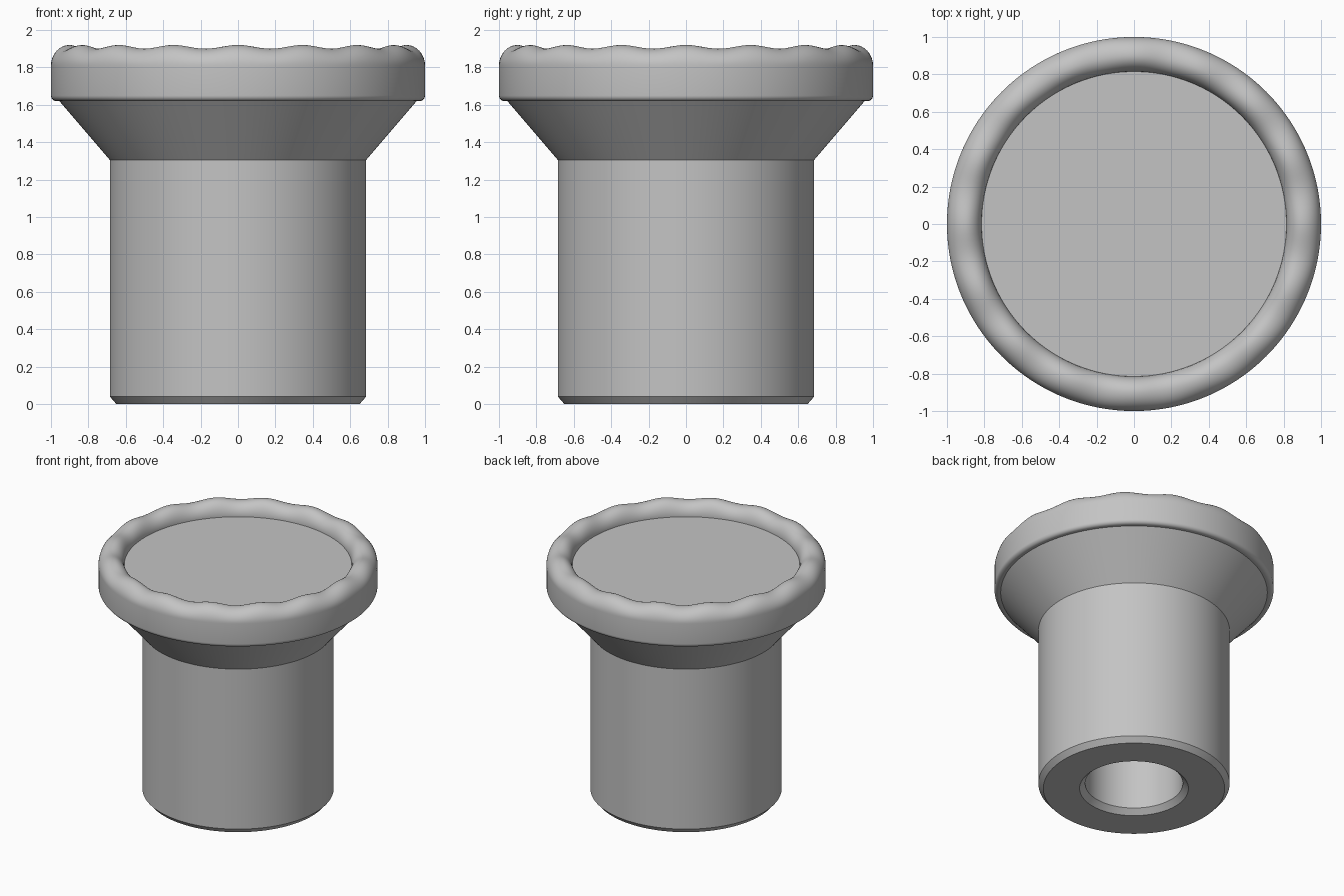
import bpy
import bmesh
from math import sin, cos, pi, radians

default = bpy.data.objects.get("Cube")
if default:
    bpy.data.objects.remove(default, do_unlink=True)

grey = bpy.data.materials.new("plain grey")
grey.use_nodes = True
colour = (0.55, 0.55, 0.55, 1)
grey.diffuse_color = colour
grey.node_tree.nodes["Principled BSDF"].inputs["Base Color"].default_value = colour

SEGMENTS = 192
LOBES = 16
SHOULDER, CREST = 1.81, 1.92


def lathe(name, profile, height=lambda z, angle: z, closed=False):
    """Spin an (r, z) profile about the z axis; r = 0 makes a pole."""
    bm = bmesh.new()
    rings = []
    for r, z in profile:
        if r == 0:
            rings.append([bm.verts.new((0, 0, z))] * SEGMENTS)
            continue
        angles = [2 * pi * i / SEGMENTS for i in range(SEGMENTS)]
        rings.append([bm.verts.new((r * cos(a), r * sin(a), height(z, a))) for a in angles])
    pairs = list(zip(rings, rings[1:]))
    if closed:
        pairs.append((rings[-1], rings[0]))
    for low, high in pairs:
        for i in range(SEGMENTS):
            j = (i + 1) % SEGMENTS
            corners = dict.fromkeys((low[i], low[j], high[j], high[i]))
            bm.faces.new(list(corners))
    bmesh.ops.recalc_face_normals(bm, faces=bm.faces)
    mesh = bpy.data.meshes.new(name)
    bm.to_mesh(mesh)
    bm.free()
    mesh.materials.append(grey)
    obj = bpy.data.objects.new(name, mesh)
    bpy.context.collection.objects.link(obj)
    bpy.ops.object.select_all(action="DESELECT")
    obj.select_set(True)
    bpy.context.view_layer.objects.active = obj
    bpy.ops.object.shade_smooth_by_angle(angle=radians(30))
    return obj


def arc(cx, cz, rx, rz, start, end, steps):
    """Points along an elliptical arc, angles in degrees."""
    turns = [radians(start + (end - start) * i / steps) for i in range(steps + 1)]
    return [(cx + rx * cos(t), cz + rz * sin(t)) for t in turns]


def wavy(z, angle):
    """Lower the rim between its lobes, fading out at the shoulder."""
    lift = max(0, (z - SHOULDER) / (CREST - SHOULDER))
    return z - 0.01 * lift * (1 - cos(LOBES * angle))


# Stem with a chamfered foot, blind bore and flared neck
lathe("stem_and_neck", [
    (0, 1.3), (0.35, 1.3), (0.35, 0.04), (0.39, 0),
    (0.65, 0), (0.685, 0.04), (0.685, 1.305), (0.955, 1.62),
    (0.955, SHOULDER - 0.01), (0, SHOULDER - 0.01)])

# Rounded rim with a scalloped crest
rim = [(0.815, 1.62)]
rim += arc(0.97, 1.65, 0.03, 0.03, -90, 0, 6)
rim += arc(0.9, SHOULDER, 0.1, CREST - SHOULDER, 0, 90, 12)
rim += arc(0.9, SHOULDER, 0.085, CREST - SHOULDER, 90, 180, 12)[1:]
lathe("scalloped_rim", rim, wavy, closed=True)

# Flat recessed top
lathe("top_disc", [(0, SHOULDER), (0.815, SHOULDER)])
bpy.data.objects["top_disc"].data.flip_normals() if bpy.data.objects["top_disc"].data.polygons[0].normal.z < 0 else None
